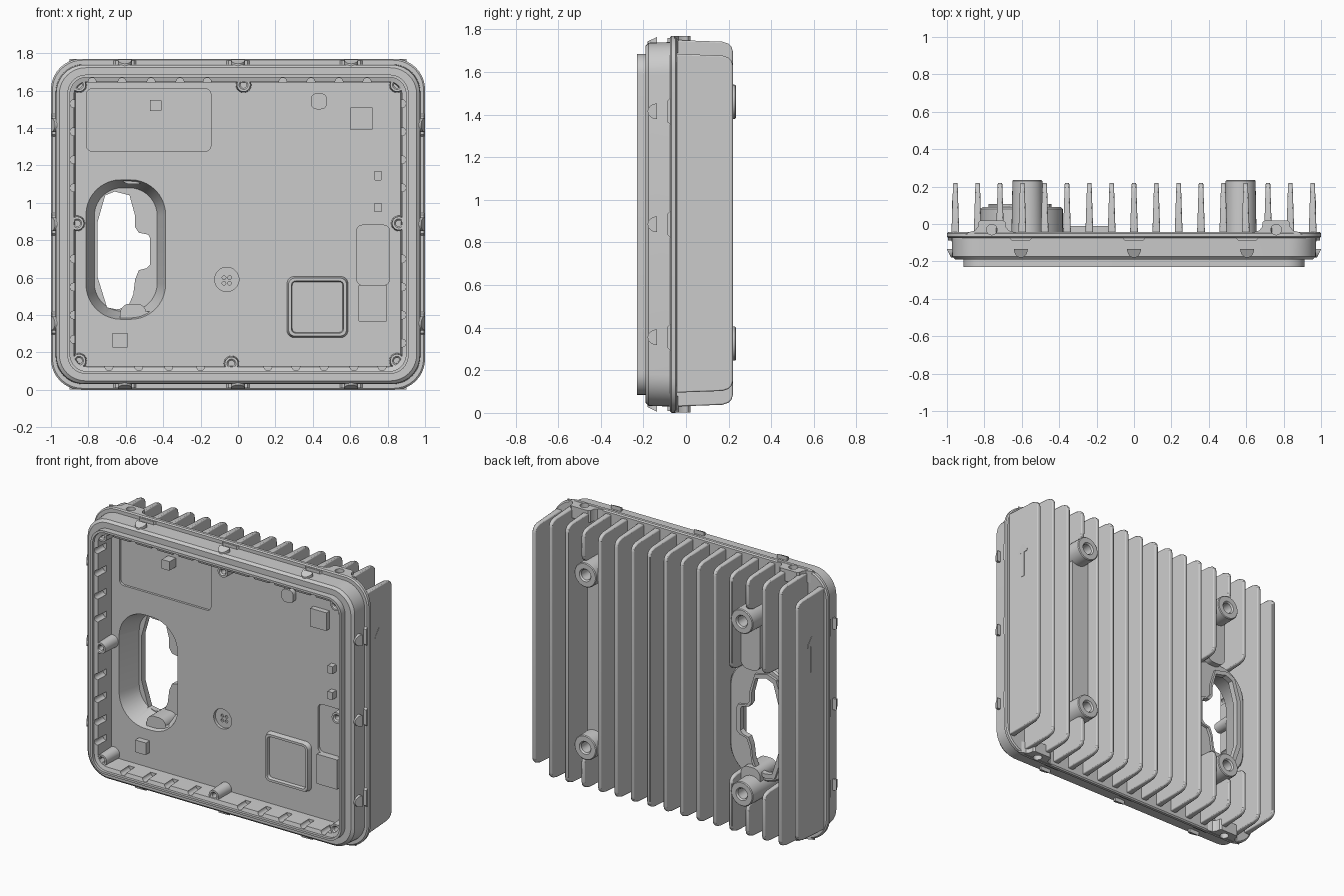
import bpy, bmesh, math

if "Cube" in bpy.data.objects:
    bpy.data.objects.remove(bpy.data.objects["Cube"])

CZ = 0.885  # mid height


def rings(name, loops):
    """Skin a list of equal-length 3D loops and cap both ends."""
    bm = bmesh.new()
    rows = [[bm.verts.new(p) for p in loop] for loop in loops]
    n = len(rows[0])
    for a, b in zip(rows, rows[1:]):
        for i in range(n):
            j = (i + 1) % n
            bm.faces.new((a[i], a[j], b[j], b[i]))
    bm.faces.new(rows[0][::-1])
    bm.faces.new(rows[-1])
    bmesh.ops.recalc_face_normals(bm, faces=bm.faces[:])
    me = bpy.data.meshes.new(name)
    bm.to_mesh(me)
    bm.free()
    ob = bpy.data.objects.new(name, me)
    bpy.context.collection.objects.link(ob)
    return ob


def loft(name, stages, axis='Y'):
    """Stages are (2D outline, distance along axis)."""
    put = {'X': lambda a, b, d: (d, a, b), 'Y': lambda a, b, d: (a, d, b),
           'Z': lambda a, b, d: (a, b, d)}[axis]
    return rings(name, [[put(a, b, d) for a, b in pts] for pts, d in stages])


def rrect(cx, cz, hx, hz, r, n=8):
    pts = []
    for k, (sx, sz) in enumerate([(1, 1), (-1, 1), (-1, -1), (1, -1)]):
        for i in range(n + 1):
            a = math.pi / 2 * (k + i / n)
            pts.append((cx + sx * (hx - r) + r * math.cos(a),
                        cz + sz * (hz - r) + r * math.sin(a)))
    return pts


def circle(cx, cz, r, n=24):
    return [(cx + r * math.cos(2 * math.pi * i / n),
             cz + r * math.sin(2 * math.pi * i / n)) for i in range(n)]


def slab(name, x0, x1, z0, z1, y0, y1, r=0.004):
    o = rrect((x0 + x1) / 2, (z0 + z1) / 2, (x1 - x0) / 2, (z1 - z0) / 2, r, 5)
    return loft(name, [(o, y0), (o, y1)])


def cut(ob, cutters):
    for c in cutters:
        m = ob.modifiers.new("cut", 'BOOLEAN')
        m.operation, m.solver, m.object = 'DIFFERENCE', 'EXACT', c
        bpy.context.view_layer.objects.active = ob
        bpy.ops.object.modifier_apply(modifier=m.name)
    for c in cutters:
        bpy.data.objects.remove(c)


def join(obs):
    bpy.ops.object.select_all(action='DESELECT')
    for o in obs:
        o.select_set(True)
    bpy.context.view_layer.objects.active = obs[0]
    bpy.ops.object.join()
    return obs[0]


# Tray: back plate, flange, stepped body, sealing lip and cavity in one skin
def frame(hx, hz, r):
    return rrect(0, CZ, hx, hz, r, 10)


tray = loft("housing_tray", [
    (frame(.992, .877, .16), -.043), (frame(1, .885, .165), -.05), (frame(1, .885, .165), -.068),
    (frame(.992, .877, .16), -.075), (frame(.975, .855, .15), -.075), (frame(.972, .852, .15), -.175),
    (frame(.955, .837, .14), -.19), (frame(.912, .80, .10), -.19), (frame(.912, .80, .10), -.23),
    (frame(.898, .786, .09), -.23), (frame(.898, .786, .09), -.212), (frame(.877, .762, .07), -.205),
    (frame(.870, .757, .065), -.075)])

# Scalloped notches round the inner wall, recesses and port opening
spots = [(x, CZ + .762) for x in (-.78, -.62, -.465, -.31, -.165, .24, .39, .54, .69)]
spots += [(x, CZ - .762) for x in (-.69, -.53, -.37, -.2, .16, .31, .46, .62, .77)]
spots += [(-.877, z) for z in (1.53, 1.38, 1.23, 1.08, .70, .55, .40, .27)]
spots += [(.877, z) for z in (1.53, 1.38, 1.23, 1.08, .70, .55, .40, .25)]
notches = join([loft("notch_cutter", [(circle(x, z, .021, 16), -.3), (circle(x, z, .021, 16), -.12)])
                for x, z in spots])


def port(hx, hz, r):
    return rrect(-.6, .75, hx, hz, r, 10)


cut(tray, [notches,
           loft("port_cutter", [(port(.2175, .3775, .19), -.2), (port(.2175, .3775, .19), .1)]),
           slab("label_recess", -.81, -.145, 1.275, 1.61, -.1, -.06, .03),
           slab("side_recess", .635, .81, .56, .88, -.1, -.058, .03),
           loft("vent_recess", [(circle(-.06, .59, .065, 32), -.1), (circle(-.06, .59, .065, 32), -.056)])])
cut(tray, [join([loft("vent_hole", [(circle(-.06 + a, .585 + b, .01, 12), -.1),
                                    (circle(-.06 + a, .585 + b, .01, 12), -.047)])
                 for a in (-.015, .015) for b in (-.015, .015)])])

# Port housing: tapered pocket bulging to the back, with keyed opening and rim
key = [(-.71, 1.04), (-.66, 1.06), (-.58, 1.04), (-.55, .93), (-.55, .87), (-.53, .84), (-.48, .83),
       (-.47, .81), (-.47, .67), (-.49, .65), (-.53, .64), (-.55, .59), (-.56, .51), (-.59, .44),
       (-.65, .43), (-.70, .44), (-.75, .60), (-.75, .90)]
rim_key = [(-.61 + (x + .61) * 1.2, .745 + (z - .745) * 1.09) for x, z in key]
pocket = loft("port_housing", [(port(.168, .33, .15), .07), (port(.213, .373, .187), -.075),
                               (port(.22, .38, .19), -.075), (port(.22, .38, .19), .08),
                               (port(.21, .37, .18), .09)])
rim = loft("port_rim", [(rim_key, .075), (rim_key, .107)])
for ob in (pocket, rim):
    cut(ob, [loft("key_cutter", [(key, 0), (key, .2)])])


# Cooling fins, tapered to the tip, split round the bosses and port
def fin(x, z0, z1):
    side = [(-.05, z0), (.17, z0 + .008), (.2, z0 + .018), (.214, z0 + .032), (.22, z0 + .055)]
    side += [(y, z0 + z1 - z) for y, z in reversed(side)]
    half = [(y, z, .021 - .009 * (y + .05) / .27) for y, z in side]
    ob = rings("cooling_fin", [[(x + s * t, y, z) for y, z, t in half] for s in (-1, 1)])
    b = ob.modifiers.new("soften", 'BEVEL')
    b.width, b.segments, b.limit_method, b.angle_limit = .006, 2, 'ANGLE', math.radians(40)


splits = {-6: [(.03, .37), (1.13, 1.75)], -5: [(.03, .27), (1.52, 1.75)],
          -4: [(.03, .42), (1.10, 1.75)], 5: [(.03, .27), (1.52, 1.75)],
          -8: [(.095, 1.685)], 8: [(.095, 1.685)]}
for k in range(-8, 9):
    for z0, z1 in splits.get(k, [(.03, 1.75)]):
        fin(k * .1194, z0, z1)

# Mounting bosses and the raised webs beside them
for x in (-.57, .57):
    for z in (.325, 1.46):
        loft("mounting_boss", [(circle(x, z, .034, 32), .08), (circle(x, z, .034, 32), .225),
                               (circle(x, z, .042, 32), .235), (circle(x, z, .075, 32), .235),
                               (circle(x, z, .08, 32), .23), (circle(x, z, .085, 32), -.05)])
slab("boss_web", .49, .62, .33, 1.455, -.05, .14, .05)
slab("boss_web_upper", -.63, -.49, 1.10, 1.455, -.05, .13, .05)
slab("boss_web_lower", -.63, -.49, .33, .46, -.05, .13, .05)
slab("back_pad", -.36, -.12, 1.28, 1.6, -.05, -.012, .02)

# Drilled lugs on the top and bottom edges
for x in (-.76, .76):
    for z0, z1 in ((0.002, .08), (1.69, 1.768)):
        prof = [(x + a, b) for a, b in ((-.14, -.055), (-.12, -.043), (-.09, -.035), (-.075, -.015),
                                        (-.072, .01), (-.06, .02), (.06, .02), (.072, .01),
                                        (.075, -.015), (.09, -.035), (.12, -.043), (.14, -.055))]
        lug = loft("edge_lug", [(prof, z0), (prof, z1)], 'Z')
        zc = (-.02, .04) if z0 < 1 else (1.73, 1.8)
        hole = circle(x, -.03, .028)
        cut(lug, [loft("lug_cutter", [(hole, zc[0]), (hole, zc[1])], 'Z')])
        h = [(a, b) for a, b in circle(x, -.03, .045)]
        cut(tray, [loft("lug_clearance", [(hole, zc[0]), (hole, zc[1])], 'Z')])


# Snap clips (wedge half-discs) and flange pads on all four edges
def clip(t, place, base):
    half = [(.037 * math.cos(a), -.135 - .045 * math.sin(a)) for a in
            [math.pi * i / 12 for i in range(13)]]
    rings("snap_clip", [[place(t + u, y, base - .03) for u, y in half],
                        [place(t + u, y, base + .003 + .022 * (y + .18) / .045) for u, y in half]])
    pad = [(-.065, -.07), (-.05, -.087), (.05, -.087), (.065, -.07)]
    rings("flange_pad", [[place(t + u, y, d) for u, y in pad] for d in (base - .03, base + .02)])


for s in (-1, 1):
    for t in (-.605, 0, .605):
        clip(t, lambda u, y, d: (u, y, CZ + s * d), .855)
    for t in (-.53, 0, .53):
        clip(t, lambda u, y, d: (s * d, y, CZ + u), .975)

# Up arrows on the outer fins and a thin plate on the right one
arrow = [(.067, 1.18), (.093, 1.18), (.093, 1.35), (.125, 1.35), (.122, 1.365), (.085, 1.41),
         (.075, 1.41), (.038, 1.365), (.035, 1.35), (.067, 1.35)]
for s in (-1, 1):
    loft("up_arrow", [(arrow, s * .955), (arrow, s * .974)], 'X')

# Screw posts inside the cavity
for x, z in ((-.85, 1.63), (.03, 1.63), (.85, 1.63), (-.86, .89), (.86, .89),
             (-.85, .155), (-.035, .14), (.85, .155)):
    loft("screw_post", [(circle(x, z, .016), -.12), (circle(x, z, .016), -.195),
                        (circle(x, z, .024), -.203), (circle(x, z, .036), -.203),
                        (circle(x, z, .042), -.065)])

# Heat pads and the raised square frame on the cavity floor
for x0, x1, z0, z1, h, r in ((-.47, -.41, 1.49, 1.55, .05, .004), (-.67, -.59, .225, .305, .04, .004),
                             (.6, .72, 1.39, 1.51, .035, .004), (.73, .768, 1.12, 1.17, .04, .004),
                             (.73, .768, .95, 1.0, .04, .004), (.39, .475, 1.5, 1.585, .03, .03),
                             (.645, .795, .365, .56, .03, .004)):
    slab("heat_pad", x0, x1, z0, z1, -.075 - h, -.055, r)


def sq(h, r):
    return rrect(.425, .4425, h, h, r)


loft("square_frame", [(sq(.135, .02), -.085), (sq(.14, .025), -.105), (sq(.155, .035), -.105),
                      (sq(.166, .04), -.065)])

# Smooth shading with crisp edges
bpy.ops.object.select_all(action='DESELECT')
for o in bpy.context.scene.objects:
    o.select_set(True)
bpy.context.view_layer.objects.active = tray
bpy.ops.object.shade_smooth_by_angle(angle=math.radians(32))
